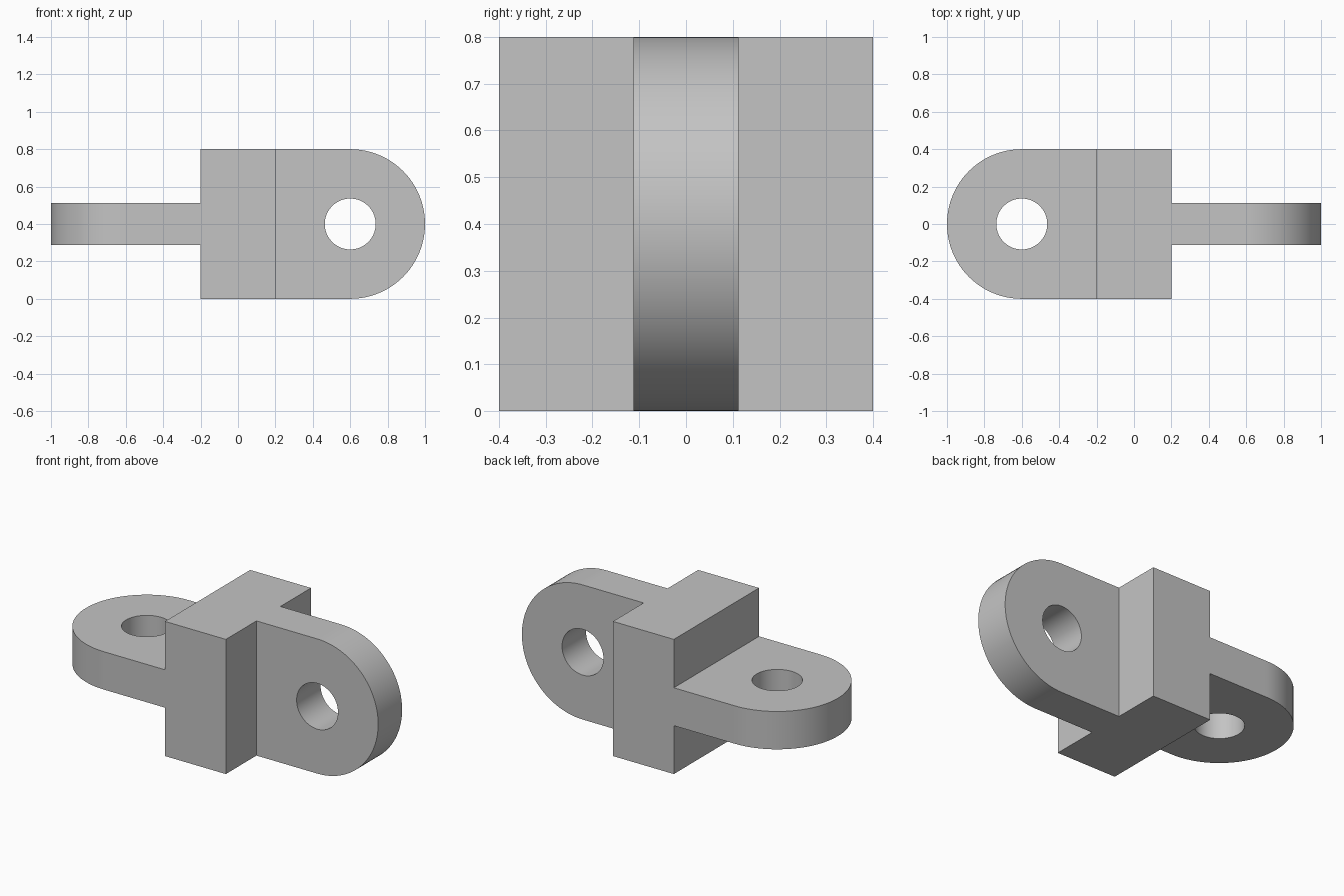
import bpy
import bmesh
from math import sin, cos, pi, radians

SIZE = 0.4       # half height of the block and radius of the lug ends
HOLE = 0.136     # pin hole radius
HALF = 0.1125    # half thickness of a lug
STEPS = 96

cube = bpy.data.objects.get("Cube")
if cube:
    bpy.data.objects.remove(cube, do_unlink=True)

grey = bpy.data.materials.new("plain grey")
grey.use_nodes = True
colour = (0.55, 0.55, 0.55, 1)
grey.diffuse_color = colour
grey.node_tree.nodes["Principled BSDF"].inputs["Base Color"].default_value = colour


def add_object(name, bm, location, rotation=(0, 0, 0)):
    bmesh.ops.recalc_face_normals(bm, faces=bm.faces)
    mesh = bpy.data.meshes.new(name)
    bm.to_mesh(mesh)
    bm.free()
    mesh.materials.append(grey)
    obj = bpy.data.objects.new(name, mesh)
    bpy.context.collection.objects.link(obj)
    obj.location = location
    obj.rotation_euler = rotation
    return obj


def outline(angle):
    # Round at the free end, square where the lug meets the block
    c, s = cos(angle), sin(angle)
    reach = SIZE if c >= 0 else SIZE / max(abs(c), abs(s))
    return reach * c, reach * s


def add_lug(name, x, rotation):
    bm = bmesh.new()
    rings = []
    for radius_is_hole, z in ((False, -HALF), (False, HALF), (True, HALF), (True, -HALF)):
        ring = []
        for i in range(STEPS):
            a = 2 * pi * i / STEPS
            px, py = (HOLE * cos(a), HOLE * sin(a)) if radius_is_hole else outline(a)
            ring.append(bm.verts.new((px, py, z)))
        rings.append(ring)
    # Outer wall, top, hole wall and bottom
    for k in range(len(rings)):
        a, b = rings[k], rings[(k + 1) % len(rings)]
        for i in range(STEPS):
            j = (i + 1) % STEPS
            bm.faces.new((a[i], a[j], b[j], b[i]))
    lug = add_object(name, bm, (x, 0, SIZE), rotation)
    bpy.ops.object.select_all(action="DESELECT")
    lug.select_set(True)
    bpy.context.view_layer.objects.active = lug
    bpy.ops.object.shade_smooth_by_angle(angle=radians(30))


# Central block
block = bmesh.new()
bmesh.ops.create_cube(block, size=1)
bmesh.ops.scale(block, vec=(SIZE, 2 * SIZE, 2 * SIZE), verts=block.verts)
add_object("centre_block", block, (0, 0, SIZE))

# Upright lug on the left, flat lug on the right
add_lug("upright_lug", 0.6, (pi / 2, 0, 0))
add_lug("flat_lug", -0.6, (0, 0, pi))
